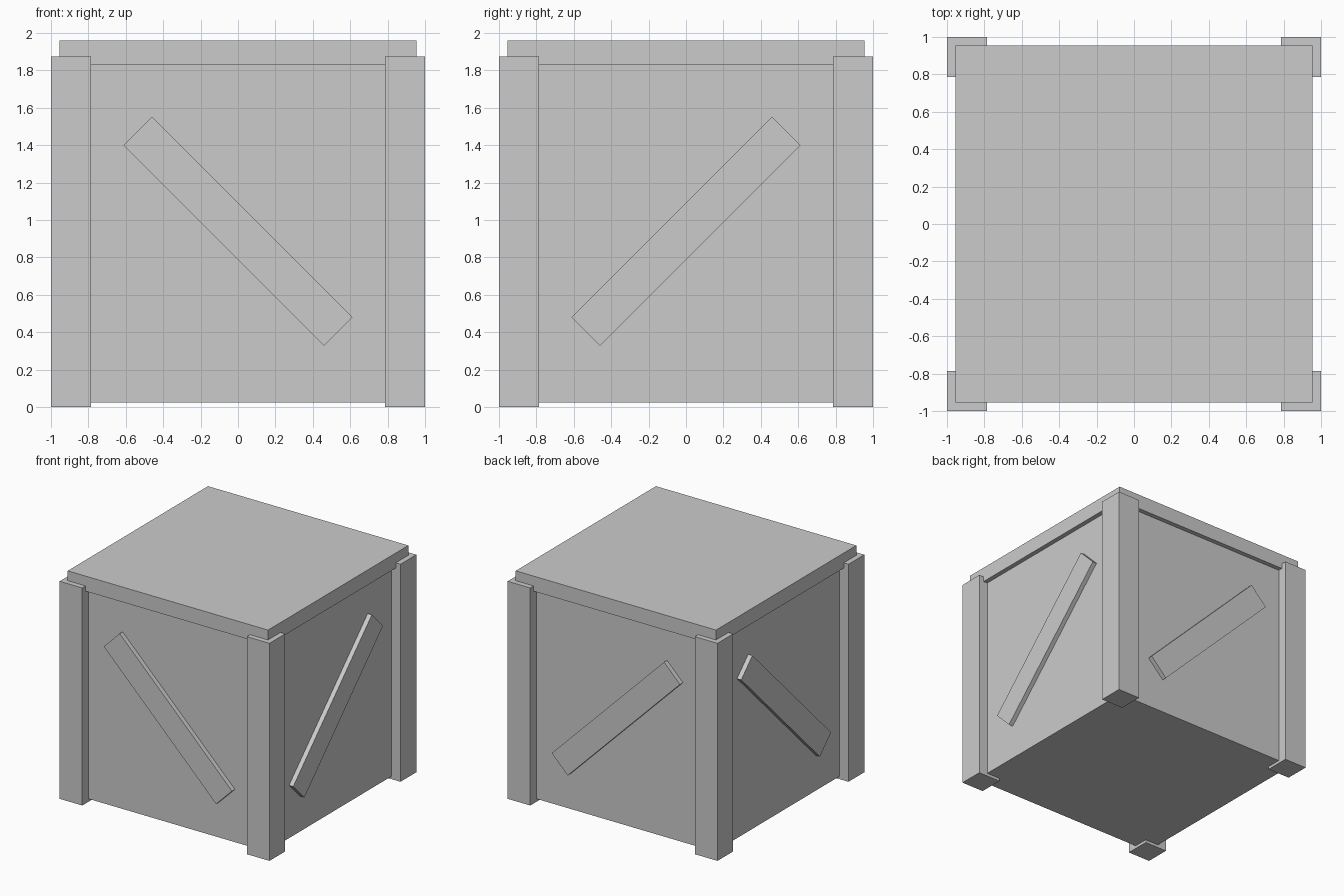
import bpy
from math import radians

if "Cube" in bpy.data.objects:
    bpy.data.objects.remove(bpy.data.objects["Cube"])


def box(name, size, loc, rot=(0, 0, 0)):
    bpy.ops.mesh.primitive_cube_add(size=1, location=loc, rotation=rot)
    ob = bpy.context.object
    ob.name = name
    ob.data.name = name
    ob.scale = size
    bpy.ops.object.transform_apply(location=False, rotation=False, scale=True)
    return ob


BODY = 0.915      # half width of the crate body
FACE = 0.955      # half width of the lid and brace faces
POST = 0.215      # post and brace width

# Crate body and overhanging lid
box("crate_body", (2 * BODY, 2 * BODY, 1.83), (0, 0, 0.94))
box("lid", (2 * FACE, 2 * FACE, 0.13), (0, 0, 1.895))

# Square corner posts
for sx, side in ((-1, "left"), (1, "right")):
    for sy, end in ((-1, "front"), (1, "back")):
        c = 1 - POST / 2
        box(f"post_{end}_{side}", (POST, POST, 1.875), (sx * c, sy * c, 0.9375))

# Diagonal braces, one on each side, sunk slightly into the body
T = 0.06
LENGTH = 1.515
for s, fb, lr in ((-1, "front", "left"), (1, "back", "right")):
    d = s * (FACE - T / 2)
    box(f"brace_{fb}", (LENGTH, T, POST), (0, d, 0.94), (0, radians(45), 0))
    box(f"brace_{lr}", (T, LENGTH, POST), (d, 0, 0.94), (radians(45), 0, 0))
